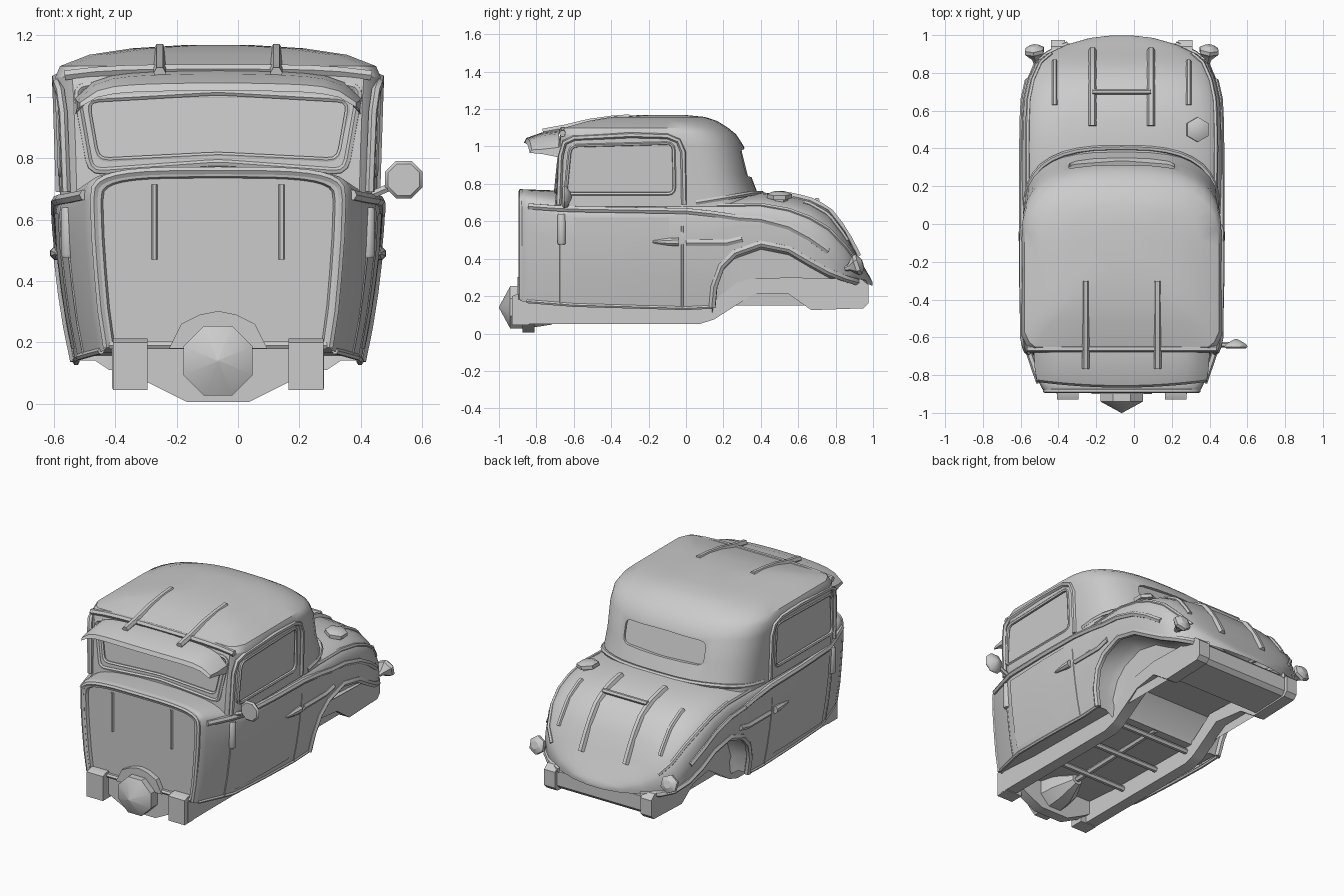
import bpy, bmesh, math
from mathutils import Vector

if "Cube" in bpy.data.objects:
    bpy.data.objects.remove(bpy.data.objects["Cube"])

CX = -0.065  # body centre line; everything is built around x = 0, then shifted


def mesh(name, verts, faces, angle=35):
    bm = bmesh.new()
    vs = [bm.verts.new(v) for v in verts]
    for f in faces:
        bm.faces.new([vs[i] for i in f])
    bmesh.ops.remove_doubles(bm, verts=bm.verts, dist=1e-5)
    bmesh.ops.recalc_face_normals(bm, faces=bm.faces)
    me = bpy.data.meshes.new(name)
    bm.to_mesh(me)
    bm.free()
    o = bpy.data.objects.new(name, me)
    bpy.context.collection.objects.link(o)
    shade(o, angle)
    return o


def shade(o, angle=35):
    o.data.shade_smooth()
    o.data.set_sharp_from_angle(angle=math.radians(angle))


def drop_faces(o, test):
    bm = bmesh.new()
    bm.from_mesh(o.data)
    bmesh.ops.delete(bm, geom=[f for f in bm.faces if test(f.calc_center_median())], context='FACES')
    bm.to_mesh(o.data)
    bm.free()


def activate(o):
    bpy.ops.object.select_all(action='DESELECT')
    o.select_set(True)
    bpy.context.view_layer.objects.active = o


def skin(name, rows, closed=False, cap0=False, cap1=False):
    n = len(rows[0])
    faces = []
    for i in range(len(rows) - 1):
        for j in range(n if closed else n - 1):
            k = (j + 1) % n
            faces.append((i*n + j, i*n + k, (i+1)*n + k, (i+1)*n + j))
    if cap0:
        faces.append(tuple(range(n)))
    if cap1:
        faces.append(tuple(range((len(rows)-1)*n, len(rows)*n)))
    return mesh(name, [p for r in rows for p in r], faces)


def prism(name, outline, place, d0, d1):  # extrude a 2D outline; place(a, b, d) maps it into space
    return skin(name, [[place(a, b, d) for a, b in outline] for d in (d0, d1)], True, True, True)


def lathe(name, base, axis, prof, sides=8):  # revolve (distance, radius) pairs about an axis
    q = Vector((0, 0, 1)).rotation_difference(Vector(axis).normalized())
    rows = [[Vector(base) + q @ Vector((r*math.cos(a), r*math.sin(a), h))
             for a in [2*math.pi*(i + .5)/sides for i in range(sides)]] for h, r in prof]
    return skin(name, rows, True, True, True)


def tube(name, pts, r, cyclic=False):
    cu = bpy.data.curves.new(name, 'CURVE')
    cu.dimensions = '3D'
    cu.bevel_depth, cu.bevel_resolution, cu.use_fill_caps = r, 1, True
    s = cu.splines.new('POLY')
    s.points.add(len(pts) - 1)
    for p, c in zip(s.points, pts):
        p.co = (*c, 1)
    s.use_cyclic_u = cyclic
    o = bpy.data.objects.new(name, cu)
    bpy.context.collection.objects.link(o)
    activate(o)
    bpy.ops.object.convert(target='MESH')
    shade(bpy.context.object, 50)


def lerp(tab, x):
    for (a, b), (c, d) in zip(tab, tab[1:]):
        if x <= c:
            return b + (d - b)*max(0, x - a)/max(c - a, 1e-6)
    return tab[-1][1]


def rounded(outline, r=.04):
    out = []
    for i, p in enumerate(outline):
        p, a, b = Vector(p), Vector(outline[i-1]), Vector(outline[(i+1) % len(outline)])
        s, e = p + (a - p).normalized()*r, p + (b - p).normalized()*r
        out += [(1-t)**2*s + 2*t*(1-t)*p + t*t*e for t in (0, .33, .67, 1)]
    return out


# Lower body stations: y, half width, top z, bottom z, shoulder z
ST = [(-.868, .375, .735, .2, .66), (-.886, .382, .74, .195, .66), (-.89, .405, .76, .182, .665),
      (-.875, .42, .77, .172, .665), (-.84, .437, .77, .168, .66), (-.70, .485, .765, .155, .63),
      (-.6, .518, .755, .15, .62), (-.3, .53, .75, .14, .62), (0, .532, .75, .13, .62),
      (.14, .532, .75, .14, .62), (.15, .532, .75, .25, .62), (.19, .532, .75, .36, .62),
      (.26, .532, .75, .43, .62), (.4, .532, .755, .48, .61), (.55, .532, .74, .45, .57),
      (.66, .53, .715, .385, .51), (.76, .515, .665, .33, .44), (.85, .48, .55, .295, .37),
      (.9, .42, .45, .28, .34), (.95, .31, .36, .27, .3), (.985, .18, .3, .26, .275), (.998, .06, .275, .255, .262)]
FLARE = [(.13, .875), (.3, .94), (.5, .985), (.64, 1)]


def section(y, w, zt, zb, zs):
    pts = [(w*lerp(FLARE, z), z) for z in [zb + (zs - zb)*i/4 for i in range(4)]]
    e = .55 if zs > .655 else .72 if y < .3 else .66
    for i in range(9):
        a = math.pi/2*i/8
        pts.append((w*lerp(FLARE, zs)*max(math.cos(a), 0)**e, zs + (zt - zs)*math.sin(a)**e))
    return pts


def at(y):
    return section(y, *[lerp([(s[0], s[k]) for s in ST[2:]], y) for k in (1, 2, 3, 4)])


def side_x(y, z):
    return lerp([(p[1], p[0]) for p in at(y)], z)


def deck_z(x, y):
    return lerp(at(y)[::-1], x)


rows = []
for s in ST:
    h = section(*s)
    rows.append([(x, s[0], z) for x, z in h] + [(-x, s[0], z) for x, z in h[-2::-1]])
body = skin('lower_body', rows, False, True, True)
drop_faces(body, lambda c: abs(c.x) < .44 and c.z > .70 and -.5 < c.y < .22)
tube('firewall_frame', [(x, -.882, z) for x, _, z in rows[2]], .014)
tube('firewall_frame_bottom', [(-.355, -.88, .19), (.355, -.88, .19)], .014)

# Cabin rings: front y, rear y, half width, z
RINGS = [(-.70, .41, .515, .68), (-.69, .345, .52, .85), (-.67, .31, .526, 1.0), (-.67, .268, .53, 1.065),
         (-.65, .225, .515, 1.1), (-.52, .165, .42, 1.137), (-.4, .1, .28, 1.158), (-.25, .0, .12, 1.168)]


def ring(yf, yr, w, z):
    d = min(.35, .55*(yr - yf))
    h = [(0, yf), (.5*w, yf), (w - .055, yf), (w - .025, yf + .025), (w, yf + .08), (w, (yf + yr - d)/2)]
    for i in range(10):
        a = math.pi/2*i/9
        h.append((w*max(math.cos(a), 0)**.72, yr - d + d*math.sin(a)**.72))
    h[-1] = (0, yr)
    return [(x, y, z) for x, y in h] + [(-x, y, z) for x, y in h[-2:0:-1]]


cabin = skin('cabin', [ring(*r) for r in RINGS], True, True, True)


# Window recesses and their frames
def front_at(a, b, d):
    return (a, -.70 + (b - .7)*.1 - d, b)


def rear_at(a, b, d):
    drop = .35*(1 - (1 - (abs(a)/.53)**2.8)**.357)
    return (a, lerp([(r[3], r[1]) for r in RINGS], b) - drop + d, b)


def side_at(s):
    return lambda a, b, d: (s*(lerp([(r[3], r[2]) for r in RINGS[:4]], b) + d), a, b)


SIDE = [(-.645, .745), (-.06, .745), (-.065, 1.02), (-.62, 1.005)]
WIN = [('windscreen', [(-.395, .79), (0, .81), (.395, .79), (.43, .99), (0, 1.015), (-.43, .99)], front_at),
       ('rear_window', [(-.28, .84), (0, .835), (.28, .84), (.28, .98), (0, .99), (-.28, .98)], rear_at),
       ('right_window', SIDE, side_at(1)), ('left_window', SIDE, side_at(-1))]
for name, outline, place in WIN:
    o = rounded(outline)
    cut = prism(name + '_cutter', o, place, -.018, .05)
    m = cabin.modifiers.new(name, 'BOOLEAN')
    m.object, m.operation, m.solver = cut, 'DIFFERENCE', 'EXACT'
    activate(cabin)
    bpy.ops.object.modifier_apply(modifier=name)
    bpy.data.objects.remove(cut)
    if name != 'rear_window':
        tube(name + '_frame', [place(a, b, -.006) for a, b in o], .011, True)
drop_faces(cabin, lambda c: c.z < .69)
shade(cabin, 35)
tube('windscreen_surround', [front_at(a, b, 0) for a, b in rounded(
    [(-.415, .755), (0, .785), (.415, .755), (.465, 1.035), (0, 1.055), (-.465, 1.035)])], .012, True)
tube('roof_front_bead', [(x, -.66, 1.09 - .02*abs(x/.5)**4) for x in [i/10 - .5 for i in range(11)]], .018)
base = ring(*RINGS[0])
tube('cabin_rear_bead', [(x*.99, y - .006, .70 + .05*min(1, max(0, (y - .06)/.3))) for x, y, z in base[6:-5]], .014)

# Sun visor with drooping ends
rows = []
for i in range(17):
    u = i/8 - 1
    dr = .02*u*u + .07*abs(u)**9
    rows.append([(u*.465, -.68, 1.085 - dr), (u*.46, -.77, 1.075 - dr), (u*.45, -.855 + .03*u*u, 1.045 - .7*dr),
                 (u*.45, -.866 + .03*u*u, 1.02 - .6*dr), (u*.46, -.77, 1.05 - dr), (u*.465, -.68, 1.05 - dr*1.2)])
skin('sun_visor', rows, True, True, True)

# Firewall hump, bottom crossmember and gearbox housing
front = lambda a, b, d: (a, d, b)
prism('firewall_hump', [(-.16, .18), (-.12, .26), (-.06, .29), (0, .302), (.06, .29), (.12, .26), (.16, .18)], front, -.9, -.86)
prism('front_crossmember', [(-.34, .2), (-.34, .14), (-.23, .07), (-.1, .005), (.1, .005), (.23, .07), (.34, .14), (.34, .2)],
      front, -.875, -.81)
lathe('gearbox', (0, -1, .14), (0, 1, 0), [(0, .003), (.06, .122), (.15, .122), (.28, .10), (.4, .035)])
tube('drive_shaft', [(0, -.62, .14), (0, .12, .16)], .018)
for y in (-.5, -.2, .08):
    tube('floor_crossbar', [(-.3, y, .13), (.3, y, .13)], .018)

# Floor, wheel wells, frame rails and rear pan
skin('floor', [[(-w, y, z), (w, y, z)] for y, z, w in
               [(-.87, .185, .36), (-.6, .165, .445), (.13, .155, .46), (.14, .185, .34), (.25, .3, .34), (.93, .28, .34)]])
RAIL = [(-.9, .05), (.07, .05), (.15, .075), (.36, .21), (.55, .21), (.67, .125), (.95, .135), (.975, .16),
        (.975, .26), (.94, .29), (.55, .3), (.3, .29), (.15, .18), (-.9, .18)]
well = [(s[0], side_x(s[0], s[3]), s[3]) for s in ST[9:19]]
for s in (1, -1):
    prism('frame_rail', RAIL, lambda a, b, d: (s*(d + (.03 if a > .5 else 0)), a, b), .27, .345)
    prism('rail_front_end', [(-.93, .045), (-.93, .2), (-.9, .212), (-.84, .212), (-.84, .045)],
          lambda a, b, d: (s*d, a, b), .23, .343)
    skin('wheel_well', [[(s*x, y, z), (s*.40, y, z), (s*.355, y, z - .03), (s*.335, y, min(z - .03, .15))] for y, x, z in well])

    # Side mouldings: by side-view points, or along one line of the body stations
    def bead(name, pts, r):
        d = [Vector(a).lerp(Vector(b), i/5) for a, b in zip(pts, pts[1:]) for i in range(5)] + [Vector(pts[-1])]
        tube(name, [(s*(side_x(y, z) - .004), y, z) for y, z in d], r)

    def station_bead(name, k, i0, i1, r):
        tube(name, [(s*(section(*q)[k][0] - .005), q[0], section(*q)[k][1]) for q in ST[i0:i1]], r)
    tube('belt_moulding', [(s*x, y, z) for x, y, z in [(.435, -.84, .68), (.483, -.7, .67), (.514, -.6, .665),
                           (.526, -.3, .66), (.527, 0, .655), (.527, .14, .64), (.527, .26, .622)]], .018)
    station_bead('quarter_belt', 4, 12, 17, .018)
    station_bead('fender_crease', 6, 8, 19, .013)
    station_bead('wheel_arch_lip', 0, 9, 20, .02)
    bead('quarter_moulding', [(0, .485), (.22, .485), (.3, .505)], .019)
    bead('door_rear_edge', [(-.02, .14), (-.02, .68)], .008)
    bead('door_front_edge', [(-.67, .155), (-.67, .68)], .008)
    bead('sill_edge', [(-.85, .172), (-.6, .152), (0, .135), (.14, .142)], .011)
    skin('door_panel', [[(s*(side_x(y, z) + .004), y, z) for y in (-.6, -.45, -.3, -.2, -.09)]
                        for z in (.18, .3, .4, .5, .57, .62)])
    tube('drip_rail', [(s*x, y, z) for x, y, z in
                       [(.495, -.68, .69), (.505, -.67, .95), (.515, -.65, 1.02), (.525, -.6, 1.045), (.528, -.3, 1.06),
                        (.528, -.1, 1.055), (.526, -.04, 1.03), (.524, -.015, .97), (.515, -.01, .69)]], .015)
    lathe('door_hinge', (s*.49, -.665, .475), (0, 0, 1), [(0, .018), (.01, .023), (.155, .023), (.165, .018)], 10)
    lathe('door_handle', (s*.525, -.04, .49), (0, -1, 0), [(0, .024), (.05, .022), (.13, .009), (.14, .004)], 8)

    # Straps on roof, firewall and rear deck
    tube('roof_strap', [(s*.19, y, z) for y, z in [(-.3, 1.155), (-.4, 1.147), (-.52, 1.13), (-.645, 1.10),
                                                  (-.70, 1.09), (-.765, 1.078)]], .02)
    tube('firewall_rib', [(s*.207, -.866, .47), (s*.207, -.866, .715)], .011)
    for x, y0, y1, r in ((.155, .52, .92, .021), (.355, .63, .86, .015)):
        tube('deck_strap', [(s*x, y, deck_z(x, y)) for y in [y0 + (y1 - y0)*i/8 for i in range(9)]], r)

    # Tail lamps on short stems
    lathe('tail_lamp', (s*.455, .85, .345), (s*.08, .75, .25), [(0, .012), (.025, .02), (.06, .056), (.08, .056), (.10, .025)], 6)
    tube('tail_lamp_stem', [(s*.40, .84, .34), (s*.462, .87, .355)], .014)
prism('rear_pan', [(.69, .135), (.93, .145), (.955, .17), (.955, .26), (.93, .285), (.69, .29)],
      lambda a, b, d: (d, a, b), -.32, .32)
tube('deck_handle', [(-.155, .7, deck_z(.155, .7) + .02), (.155, .7, deck_z(.155, .7) + .02)], .015)
zc = deck_z(.395, .5)
lathe('fuel_cap', (.395, .5, zc - .03), (.15, 0, 1), [(0, .045), (.035, .045), (.036, .066), (.058, .066), (.07, .04)], 6)

# Door mirror, right side only
lathe('mirror_head', (.605, -.66, .73), (0, 1, 0), [(0, .056), (.01, .066), (.022, .06), (.04, .03), (.05, .008)], 8)
tube('mirror_arm', [(.48, -.64, .672), (.57, -.64, .71)], .014)

for o in bpy.context.scene.objects:
    o.location.x += CX
